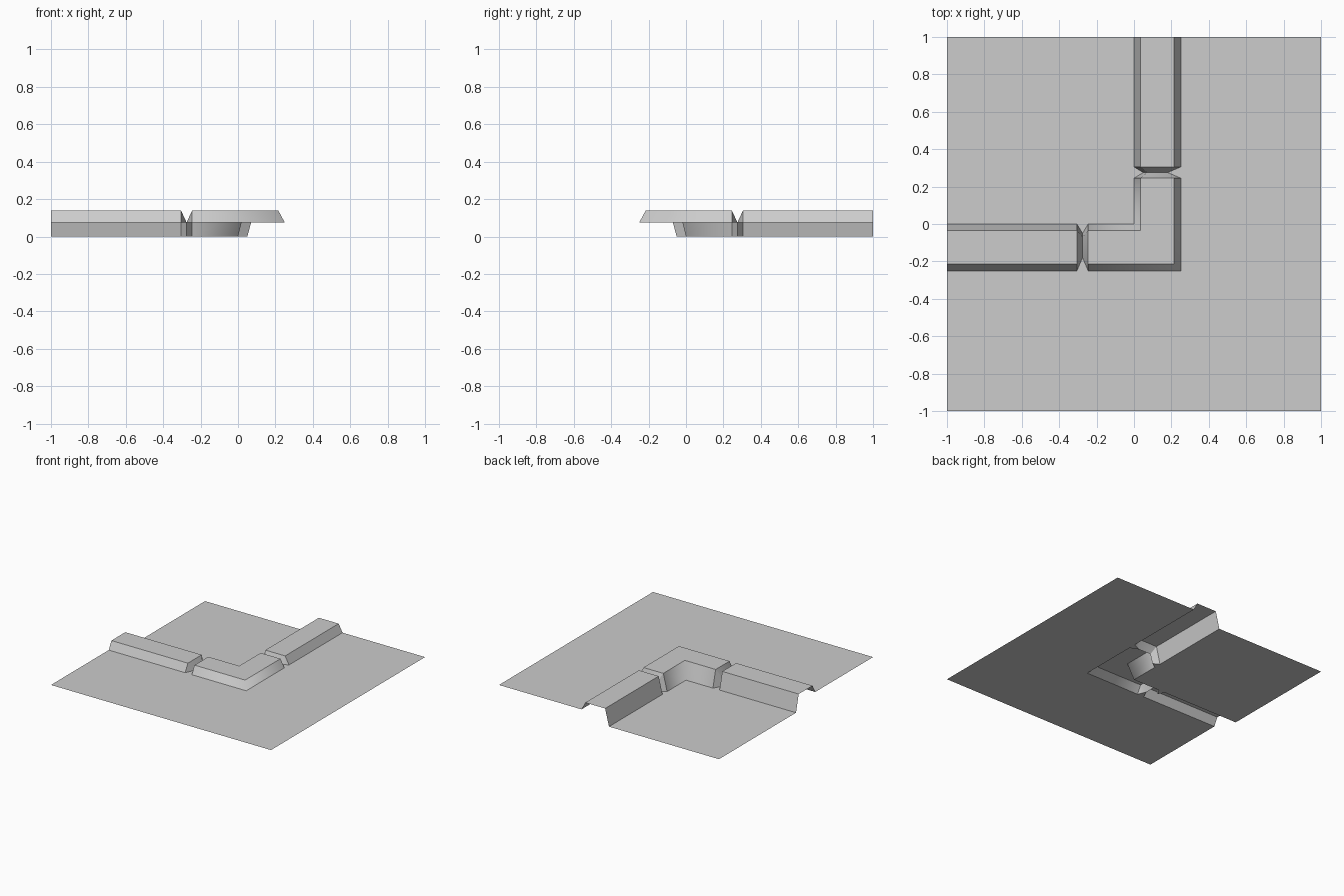
import bpy, bmesh, math

cube = bpy.data.objects.get("Cube")
if cube:
    bpy.data.objects.remove(cube, do_unlink=True)

GREY = 0.604
stone = bpy.data.materials.new("plain_grey")
stone.use_nodes = True
stone.diffuse_color = (GREY, GREY, GREY, 1)
stone.node_tree.nodes["Principled BSDF"].inputs["Base Color"].default_value = (GREY, GREY, GREY, 1)

LEDGE = 0.075   # height of the raised ground
# Cross-sections of the wall: (distance outward from the inner foot, height)
FULL = [(0, 0), (0.035, 0.14), (0.215, 0.14), (0.25, LEDGE)]
NOTCH = [(0.05, 0), (0.07, LEDGE), (0.18, LEDGE), (0.18, LEDGE)]

# Stations along one arm, from the sheet edge inward to the corner
ARM = [(1, FULL), (0.305, FULL), (0.275, NOTCH), (0.245, FULL)]


def left_arm(s, section):
    return [(-s, -t, z) for t, z in section]


def back_arm(s, section):
    return [(t, s, z) for t, z in section]


rings = [left_arm(s, sec) for s, sec in ARM]
corner = [(t, -t, z) for t, z in FULL]
rings.append(corner)
rings += [back_arm(s, sec) for s, sec in reversed(ARM)]


def make_object(name, bm):
    mesh = bpy.data.meshes.new(name)
    bm.to_mesh(mesh)
    bm.free()
    mesh.materials.append(stone)
    obj = bpy.data.objects.new(name, mesh)
    bpy.context.collection.objects.link(obj)
    return obj


def make_ground(name, outline):
    bm = bmesh.new()
    face = bm.faces.new([bm.verts.new(p) for p in outline])
    face.normal_update()
    if face.normal.z < 0:
        face.normal_flip()
    return make_object(name, bm)


# Wall with a mitred corner and a V groove across each arm
bm = bmesh.new()
grid = [[bm.verts.new(p) for p in ring] for ring in rings]
for a, b in zip(grid, grid[1:]):
    for j in range(len(FULL) - 1):
        bm.faces.new((a[j], a[j + 1], b[j + 1], b[j]))
bmesh.ops.remove_doubles(bm, verts=bm.verts, dist=0.0005)
bm.normal_update()
for face in bm.faces:
    face.smooth = True
# Keep every fold crisp except the softened mitre
for edge in bm.edges:
    at_mitre = all(abs(v.co.x + v.co.y) < 0.001 for v in edge.verts)
    if len(edge.link_faces) == 2 and not at_mitre:
        edge.smooth = edge.calc_face_angle() < math.radians(30)
make_object("corner_wall", bm)

# Ground sheets meet the wall along its inner and outer feet
make_ground("lower_ground", [ring[0] for ring in rings] + [(-1, 1, 0)])
make_ground("raised_ground", [ring[-1] for ring in rings]
            + [(1, 1, LEDGE), (1, -1, LEDGE), (-1, -1, LEDGE)])
